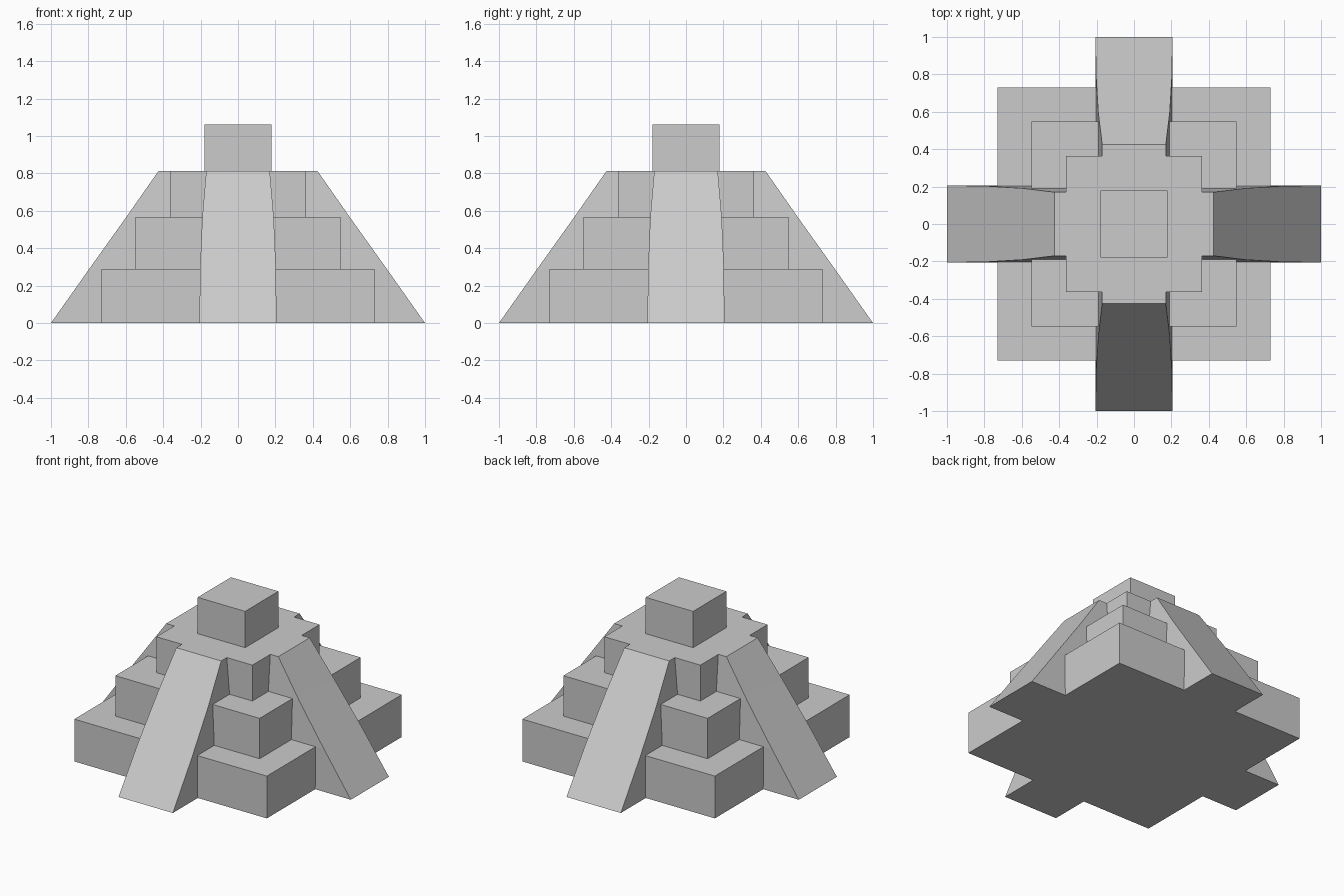
import bpy, bmesh
from math import pi
from mathutils import Matrix

if "Cube" in bpy.data.objects:
    bpy.data.objects.remove(bpy.data.objects["Cube"])

# (half width, bottom z, top z) of each stacked terrace and the top block
TIERS = [(0.73, 0, 0.29), (0.547, 0.29, 0.567), (0.364, 0.567, 0.813), (0.18, 0.813, 1.062)]
# (outer distance, half width, z) up the ramp; it narrows near the top
RAMP = [(1.0, 0.206, 0), (0.795, 0.203, 0.29), (0.597, 0.191, 0.567), (0.425, 0.17, 0.813)]
RAMP_INNER = 0.28


def new_object(name, bm):
    bmesh.ops.recalc_face_normals(bm, faces=bm.faces)
    mesh = bpy.data.meshes.new(name)
    bm.to_mesh(mesh)
    bm.free()
    ob = bpy.data.objects.new(name, mesh)
    bpy.context.collection.objects.link(ob)
    return ob


def loft(bm, rings):
    rings = [[bm.verts.new(p) for p in ring] for ring in rings]
    for a, b in zip(rings, rings[1:]):
        for i in range(4):
            j = (i + 1) % 4
            bm.faces.new((a[i], a[j], b[j], b[i]))
    bm.faces.new(rings[0][::-1])
    bm.faces.new(rings[-1])
    return [v for ring in rings for v in ring]


# stepped body: one continuous skin over all terraces
bm = bmesh.new()
loft(bm, [[(-h, -h, z), (h, -h, z), (h, h, z), (-h, h, z)]
          for h, z0, z1 in TIERS for z in (z0, z1)])
body = new_object("stepped_pyramid", bm)

# four ramps, one per side
bm = bmesh.new()
for k in range(4):
    verts = loft(bm, [[(-w, -d, z), (w, -d, z), (w, -RAMP_INNER, z), (-w, -RAMP_INNER, z)]
                      for d, w, z in RAMP])
    bmesh.ops.rotate(bm, verts=verts, matrix=Matrix.Rotation(k * pi / 2, 3, 'Z'))
ramps = new_object("ramps", bm)

# merge the ramps into the body
mod = body.modifiers.new("ramp_union", 'BOOLEAN')
mod.operation = 'UNION'
mod.solver = 'EXACT'
mod.object = ramps
bpy.context.view_layer.objects.active = body
bpy.ops.object.modifier_apply(modifier=mod.name)
bpy.data.objects.remove(ramps)
